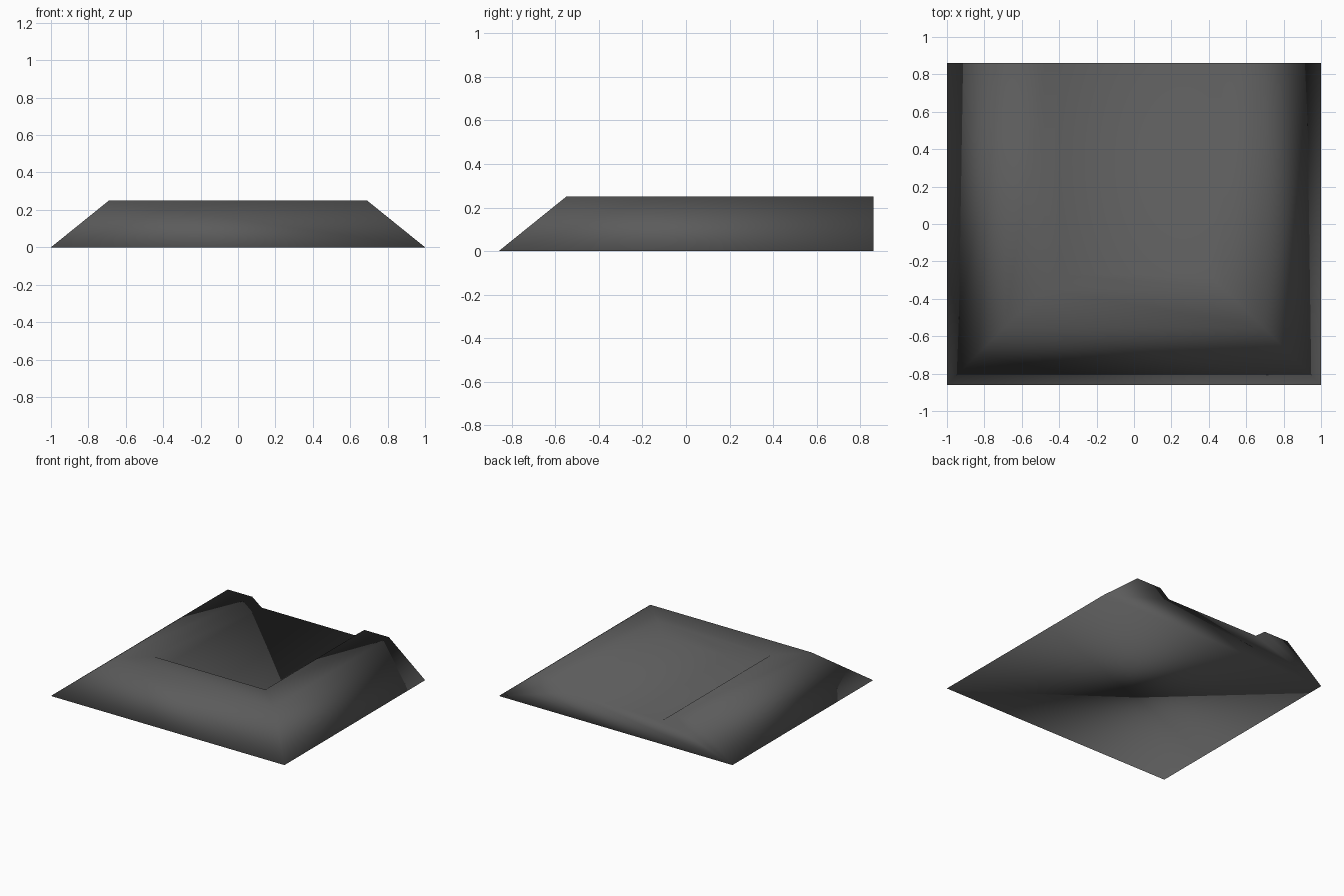
import bpy
import bmesh

cube = bpy.data.objects.get("Cube")
if cube:
    bpy.data.objects.remove(cube, do_unlink=True)

BACK = 0.86

# Dark grey material
grey = bpy.data.materials.new("dark_grey")
grey.use_nodes = True
colour = (0.105, 0.105, 0.105, 1)
grey.diffuse_color = colour
grey.node_tree.nodes["Principled BSDF"].inputs["Base Color"].default_value = colour

# U-shaped loops, open at the back: half width, front y, height
loops = [
    (1.00, -0.86, 0.0),    # foot
    (0.69, -0.55, 0.25),   # outer rim
    (0.48, -0.35, 0.25),   # inner rim
    (0.40, -0.27, 0.187),  # sunken floor
]

bm = bmesh.new()
rings = [[bm.verts.new(p) for p in
          ((w, BACK, z), (w, front, z), (-w, front, z), (-w, BACK, z))]
         for w, front, z in loops]

# Sloping sides, flat rim and inner slopes
for outer, inner in zip(rings, rings[1:]):
    for i in range(3):
        bm.faces.new((outer[i], outer[i + 1], inner[i + 1], inner[i]))

# Floor of the recess, underside and notched back wall
bm.faces.new(rings[-1])
bm.faces.new(rings[0])
bm.faces.new([r[0] for r in rings] + [r[3] for r in reversed(rings)])
bmesh.ops.recalc_face_normals(bm, faces=bm.faces)

# Soft shading across every edge
for face in bm.faces:
    face.smooth = True

mesh = bpy.data.meshes.new("recessed_base")
bm.to_mesh(mesh)
bm.free()
mesh.materials.append(grey)
base = bpy.data.objects.new("recessed_base", mesh)
bpy.context.collection.objects.link(base)
